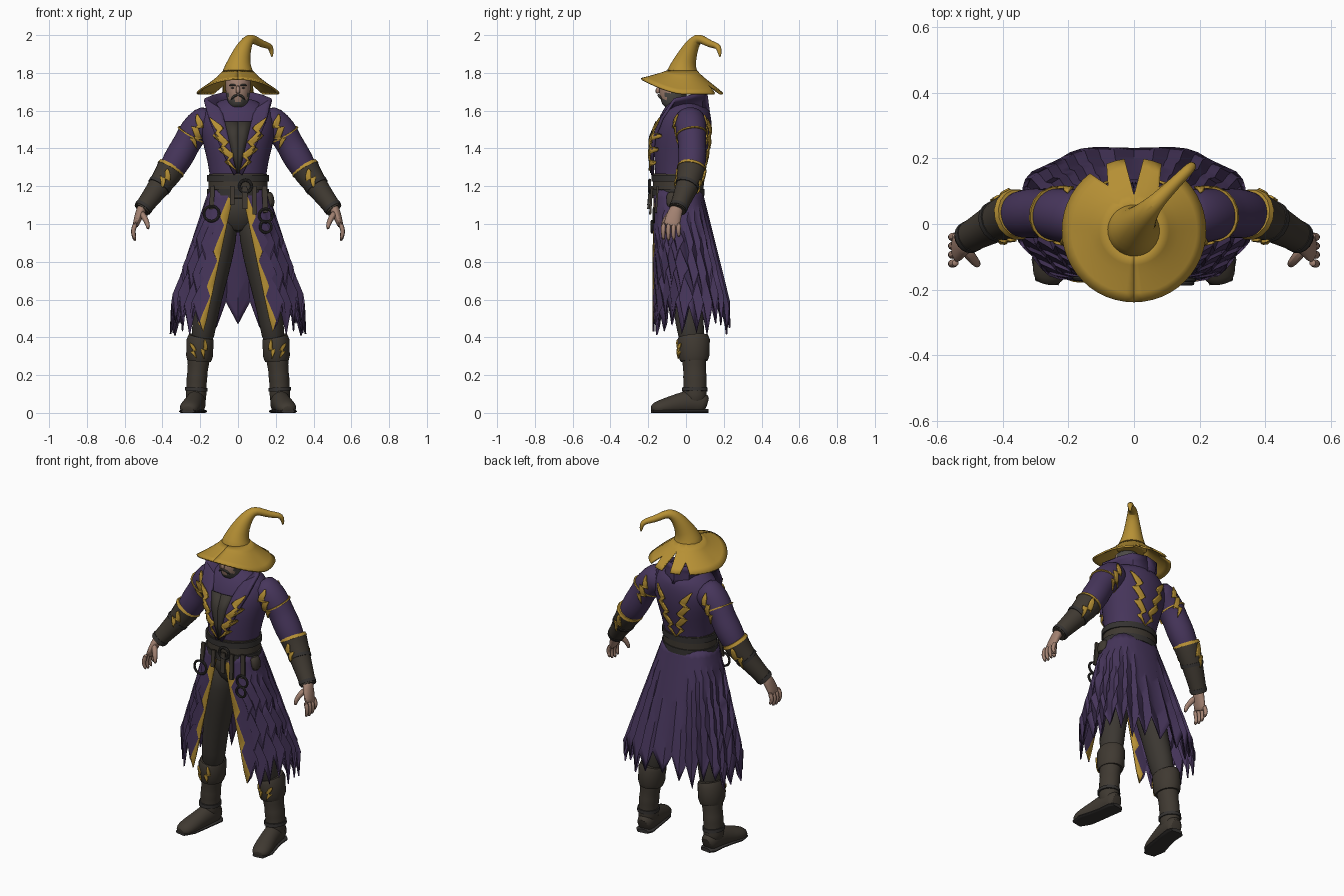
import bpy, bmesh, math, random
from mathutils import Vector

random.seed(4)
if "Cube" in bpy.data.objects:
    bpy.data.objects.remove(bpy.data.objects["Cube"])


def material(name, r, g, b):
    m = bpy.data.materials.new(name)
    m.use_nodes = True
    m.diffuse_color = (r, g, b, 1)
    bsdf = m.node_tree.nodes["Principled BSDF"]
    bsdf.inputs["Base Color"].default_value = (r, g, b, 1)
    bsdf.inputs["Roughness"].default_value = 0.8
    return m


gold = material("mustard gold", 0.47, 0.28, 0.035)
purple = material("dark purple", 0.062, 0.036, 0.105)
leather = material("dark leather", 0.05, 0.041, 0.031)
cloth = material("charcoal cloth", 0.045, 0.039, 0.032)
skin = material("skin", 0.36, 0.22, 0.165)
hair = material("grey hair", 0.075, 0.07, 0.064)
iron = material("dark iron", 0.035, 0.032, 0.03)
parts = []


def finish(name, bm, mats, mirror=False, smooth=False, thick=0, rule=None):
    bmesh.ops.recalc_face_normals(bm, faces=bm.faces)
    mesh = bpy.data.meshes.new(name)
    for f in bm.faces:
        if rule:
            f.material_index = rule(f.calc_center_median())
    bm.to_mesh(mesh)
    bm.free()
    ob = bpy.data.objects.new(name, mesh)
    bpy.context.collection.objects.link(ob)
    for m in mats:
        mesh.materials.append(m)
    if mirror:
        ob.modifiers.new("Mirror", "MIRROR").use_mirror_merge = False
    if smooth:
        sub = ob.modifiers.new("Smooth", "SUBSURF")
        sub.levels = sub.render_levels = 1
    if thick:
        sol = ob.modifiers.new("Thickness", "SOLIDIFY")
        sol.thickness, sol.offset = thick, 0
    parts.append(ob)
    return ob


def tube(name, path, mats, sides=16, ref=(0, 1, 0), mirror=False, smooth=True, floor=False, rule=None):
    """Loft of ellipses: each path entry is x, y, z, radius along ref[, radius across]."""
    bm = bmesh.new()
    pts = [Vector(p[:3]) for p in path]
    rings = []
    for i, p in enumerate(path):
        t = (pts[min(i + 1, len(pts) - 1)] - pts[max(i - 1, 0)]).normalized()
        u = Vector(ref)
        u = (u - t * u.dot(t)).normalized()
        v = t.cross(u)
        ring = []
        for k in range(sides):
            a = math.tau * (k + 0.5) / sides
            co = pts[i] + u * p[3] * math.cos(a) + v * p[-1] * math.sin(a)
            if floor:
                co.z = max(co.z, 0)
            ring.append(bm.verts.new(co))
        rings.append(ring)
    for a, b in zip(rings, rings[1:]):
        for k in range(sides):
            n = (k + 1) % sides
            bm.faces.new((a[k], a[n], b[n], b[k]))
    bm.faces.new(rings[0])
    bm.faces.new(rings[-1])
    return finish(name, bm, mats, mirror, smooth, 0, rule)


def sheet(name, rows, mats, mirror=False, smooth=False, thick=0.01, paint=None):
    bm = bmesh.new()
    grid = [[p and bm.verts.new(p) for p in row] for row in rows]
    faces = []
    for i in range(len(grid) - 1):
        for j in range(len(grid[0]) - 1):
            quad = (grid[i][j], grid[i][j + 1], grid[i + 1][j + 1], grid[i + 1][j])
            if all(quad):
                f = bm.faces.new(quad)
                faces.append((f, j))
    ob = finish(name, bm, mats, mirror, smooth, thick)
    if paint:
        for poly, (f, j) in zip(ob.data.polygons, faces):
            poly.material_index = paint(j)
    return ob


def ring(name, x, y, z, r, thin, rot=(math.pi / 2, 0, 0)):
    bpy.ops.mesh.primitive_torus_add(location=(x, y, z), rotation=rot, major_radius=r, minor_radius=thin,
                                     major_segments=24, minor_segments=8)
    ob = bpy.context.object
    ob.name = name
    ob.data.materials.append(iron)
    parts.append(ob)


# Coat body and sleeves
tube("coat_body", [(0, -.042, 1.12, .12, .148), (0, -.038, 1.27, .128, .147), (0, -.025, 1.4, .15, .18),
                   (0, -.012, 1.5, .152, .205), (0, .01, 1.575, .135, .2), (0, .03, 1.62, .11, .14),
                   (0, .04, 1.65, .08, .09)], [purple], 24)
tube("sleeves", [(.13, .02, 1.56, .08), (.18, .022, 1.54, .088), (.235, .028, 1.49, .083), (.27, .033, 1.43, .073),
                 (.3, .033, 1.375, .079), (.345, .03, 1.3, .074), (.365, .026, 1.27, .062), (.4, .018, 1.22, .058)],
     [purple], mirror=True)

# Lapels rising into a standing collar, with the shirt between them
inner = [(.006, -.178, 1.27), (.03, -.188, 1.37), (.05, -.184, 1.46), (.07, -.15, 1.54), (.088, -.09, 1.6),
         (.09, .0, 1.61), (.07, .08, 1.6), (0, .12, 1.59)]
outer = [(.02, -.176, 1.26), (.075, -.176, 1.37), (.115, -.165, 1.46), (.155, -.125, 1.56), (.178, -.06, 1.66),
         (.135, .03, 1.68), (.085, .085, 1.695), (0, .105, 1.695)]
sheet("collar", [[Vector(a).lerp(Vector(b), k / 4) for k in range(5)] for a, b in zip(inner, outer)],
      [purple], mirror=True, thick=.016)
sheet("shirt", [[Vector(p), Vector((p[0] / 2, p[1] - .006, p[2])), Vector((0, p[1] - .008, p[2]))]
                for p in inner[:4]], [cloth], mirror=True)

# Flared coat skirt, open in front, with a ragged hem and stepped gold edging
COLS, ROWS, POW = 46, 16, .8
hems = [(.43 if c % 2 else .56) + random.uniform(-.03, .05) for c in range(COLS // 2 + 2)]
hems[:3] = [.5, .43, .55]
skirt = []
for r in range(ROWS + 1):
    s = r / ROWS
    rx, ry, yc = .152 + .2 * s, .125 + .088 * s, -.042 + .062 * s
    x0 = .018 + .15 * s
    edge = x0 + .018 + .03 * (r % 4) / 3
    angle = lambda x: math.asin((x / rx) ** (1 / POW))
    t0, t1 = angle(x0), angle(edge)
    row = []
    for c in range(COLS + 1):
        t = t0 if c == 0 else math.tau - t0 if c == COLS else t1 + (math.tau - 2 * t1) * (c - 1) / (COLS - 2)
        power = lambda q: math.copysign(abs(q) ** POW, q)
        fold = 1 + .025 * s * math.cos(9 * t)
        z = 1.18 - s * (1.18 - hems[min(c, COLS - c)])
        row.append(Vector((rx * fold * power(math.sin(t)), yc - ry * fold * power(math.cos(t)), z)))
    skirt.append(row)
sheet("coat_skirt", skirt, [purple, gold], thick=.008, paint=lambda j: int(j in (0, COLS - 1)))

# Bracers and boots
tube("bracers", [(.355, .03, 1.295, .076), (.372, .025, 1.265, .072), (.42, .005, 1.195, .06), (.465, -.02, 1.135, .052),
                 (.51, -.045, 1.075, .045)], [leather], mirror=True, smooth=False)
tube("bracer_trim", [(.349, .032, 1.304, .074), (.358, .029, 1.289, .079)], [gold], mirror=True, smooth=False)
for x, y, z, r in ((.41, .01, 1.21, .066), (.495, -.037, 1.095, .05)):
    tube("bracer_strap", [(x, y, z, r), (x + .01, y - .006, z - .014, r - .001)], [iron], mirror=True, smooth=False)
tube("trousers_hips", [(0, -.035, 1.17, .11, .13), (0, -.03, 1.05, .105, .14), (0, -.02, .95, .07, .09)], [cloth])
tube("trouser_legs", [(.07, -.03, 1.08, .09, .075), (.09, -.025, .93, .1, .088), (.125, -.005, .75, .092, .08),
                      (.155, .005, .6, .08, .07), (.178, .02, .48, .078, .066), (.195, .035, .34, .065, .06)],
     [cloth], mirror=True)
tube("boot_shafts", [(.2, .04, .39, .07), (.208, .043, .28, .066, .06), (.214, .046, .22, .06, .053),
                     (.217, .047, .19, .065, .057), (.22, .048, .15, .06, .053), (.222, .048, .1, .064, .056),
                     (.222, .048, .04, .06, .055)], [leather], mirror=True)
tube("boot_cuffs", [(.196, .038, .405, .08, .066), (.2, .04, .385, .088, .073), (.204, .042, .3, .083, .072),
                    (.206, .043, .275, .074, .064)], [leather], mirror=True, smooth=False)
tube("boot_feet", [(.215, .112, .04, .035, .045), (.217, .09, .05, .05, .06), (.222, .03, .06, .052, .07),
                   (.236, -.05, .045, .052, .055), (.252, -.115, .03, .058, .047), (.262, -.165, .022, .05, .035),
                   (.266, -.185, .018, .025, .018)], [leather], ref=(1, 0, 0), mirror=True, floor=True)
tube("boot_soles", [(.214, .116, .008, .035, .014), (.217, .09, .008, .055, .014), (.225, .02, .008, .052, .014),
                    (.24, -.06, .008, .056, .014), (.254, -.12, .008, .06, .014), (.265, -.18, .008, .036, .012)],
     [iron], ref=(1, 0, 0), mirror=True, floor=True, smooth=False)
tube("boot_straps", [(.221, .047, .135, .068, .06), (.222, .047, .115, .069, .061)], [iron], mirror=True, smooth=False)

# Gold lightning plates draped over the finished coat
bpy.context.view_layer.update()
graph = bpy.context.evaluated_depsgraph_get()


def bolt(name, start, end, width, steps=3, side=-1):
    a, b = Vector(start), Vector(end)
    across = Vector((b.y - a.y, a.x - b.x)).normalized()
    rows = []
    for k in range(steps):
        rows += [(k / steps + (.05 if k else 0), -.4), ((k + 1) / steps, .4)]
    out = []
    cast = bpy.context.scene.ray_cast
    for (t, o), (t2, o2) in zip(rows, rows[1:]):
        for q in range(5):
            f, off = t + (t2 - t) * q / 4, o + (o2 - o) * q / 4
            wide = width * min(1, 5 * f + .15, 3 * (1 - f) + .03)
            line = []
            for j in range(5):
                p = a.lerp(b, f) + across * (off * width + (j / 4 - .5) * wide)
                hit, loc, nor, *_ = cast(graph, Vector((p.x, 2 * side, p.y)), Vector((0, -side, 0)))
                if nor.y * side < 0:
                    nor = -nor
                line.append(loc + nor * .005 if hit else None)
            out.append(line)
    sheet(name, out, [gold], mirror=True, thick=.008)


bolt("lapel_bolt", (.135, 1.565), (.02, 1.28), .036, 4)
bolt("shoulder_bolt", (.2, 1.575), (.235, 1.4), .036)
bolt("back_bolt", (.1, 1.56), (.012, 1.25), .036, 4, side=1)
bolt("shoulder_back_bolt", (.19, 1.57), (.25, 1.4), .03, side=1)
bolt("bracer_bolt", (.36, 1.285), (.41, 1.2), .03, 2)
bolt("bracer_back_bolt", (.37, 1.28), (.44, 1.17), .03, 2, side=1)
bolt("cuff_bolt", (.17, .385), (.19, .29), .018, 2)
bolt("cuff_side_bolt", (.24, .37), (.225, .29), .016, 2)
tube("shoulder_seam", [(.243, .029, 1.477, .084), (.247, .03, 1.47, .084)], [gold], mirror=True, smooth=False)

# Belt, buckle, hanging straps and rings
tube("belt", [(0, -.042, 1.135, .135, .158), (0, -.04, 1.265, .136, .155)], [leather], 32, smooth=False)
for z in (1.15, 1.225):
    tube("belt_strap", [(0, -.042, z, .141, .164), (0, -.042, z + .035, .141, .164)], [iron], 32, smooth=False)
ring("buckle_ring", .04, -.192, 1.2, .032, .008)
for x, y, low, wide in ((.035, -.19, 1.08, .014), (.085, -.18, 1.05, .012), (-.03, -.19, 1.1, .012),
                        (-.135, -.14, 1.08, .012), (.14, -.15, 1.06, .014)):
    tube("hanging_strap", [(x, y, 1.2, .008, wide * 1.4), (x * 1.04, y - .01, low, .008, wide * 1.4)],
         [leather], 4, smooth=False)
ring("left_upper_ring", .147, -.17, 1.045, .035, .007)
ring("left_lower_ring", .147, -.18, .985, .03, .007)
ring("right_ring", -.14, -.165, 1.055, .04, .007)
tube("belt_pouch", [(.155, -.07, 1.17, .03, .02), (.17, -.07, 1.14, .038, .026), (.175, -.07, 1.08, .034, .02)],
     [leather], 12)

# Hands
tube("palms", [(.5, -.04, 1.1, .035, .03), (.52, -.06, 1.06, .04, .025), (.54, -.075, 1.0, .046, .018),
               (.545, -.08, .985, .04, .014)], [skin], 12, mirror=True)
for k in range(4):
    y, drop = -.118 + .027 * k, (.006, 0, .004, .02)[k]
    tube("finger", [(.54, y, 1.01, .014), (.555, y - .003, .97, .014), (.555, y - .003, .94 + drop, .012),
                    (.543, y, .908 + drop, .009)], [skin], 8, mirror=True)
tube("thumbs", [(.515, -.075, 1.065, .02), (.492, -.105, 1.03, .017), (.478, -.12, 1.0, .014),
                (.475, -.125, .97, .009)], [skin], 8, mirror=True)

# Neck, head with beard, and face
tube("neck", [(0, -.07, 1.52, .075, .06), (0, -.055, 1.58, .06, .056), (0, -.05, 1.68, .05, .052)], [skin])
tube("head", [(0, -.1, 1.612, .025, .02), (0, -.092, 1.625, .045, .04), (0, -.082, 1.645, .062, .052),
              (0, -.074, 1.662, .068, .059), (0, -.07, 1.69, .073, .064), (0, -.066, 1.715, .075, .067),
              (0, -.06, 1.75, .08, .069), (0, -.055, 1.79, .07, .06)], [skin, hair], 24,
     rule=lambda c: int(c.z < 1.657 or c.y > -.07 or (abs(c.x) > .05 and c.z < 1.7)))
tube("nose", [(0, -.14, 1.735, .01), (0, -.152, 1.705, .014), (0, -.148, 1.69, .012)], [skin], 8)
tube("moustache", [(0, -.148, 1.684, .007), (.022, -.142, 1.678, .008), (.038, -.128, 1.658, .005)], [hair], 8, mirror=True)
tube("eyebrows", [(.01, -.144, 1.732, .006), (.03, -.14, 1.738, .007), (.05, -.12, 1.732, .005)], [hair], 8, mirror=True)
tube("eyes", [(.018, -.139, 1.72, .005), (.038, -.128, 1.72, .005)], [iron], 8, mirror=True)

# Hat: drooping brim torn at the back, and a crooked crown
torn = {24: .105, 20: .15, 28: .155}
brim = []
for i in range(6):
    f = i / 5
    row = []
    for c in range(49):
        a = math.tau * c / 48
        rad = .075 + (torn.get(c, .217) - .075) * f
        g = (rad - .075) / .142
        low = 1.69 + .078 * max(0, math.cos(a)) ** 1.5
        row.append(Vector((rad * math.sin(a), -.02 - rad * math.cos(a), 1.81 + (low - 1.81) * g ** .85)))
    brim.append(row)
sheet("hat_brim", brim, [gold], thick=.01)
tube("hat_crown", [(0, -.02, 1.775, .09), (0, -.018, 1.805, .086), (.004, -.01, 1.85, .064), (.018, .01, 1.9, .05),
                   (.038, .034, 1.95, .037), (.062, .062, 1.982, .028), (.085, .085, 1.978, .023),
                   (.13, .13, 1.95, .019), (.165, .165, 1.945, .017), (.178, .178, 1.925, .015),
                   (.18, .18, 1.88, .004)], [gold], ref=(1, -1, 0))

# Shading
bpy.ops.object.select_all(action="DESELECT")
for ob in parts:
    ob.select_set(True)
bpy.context.view_layer.objects.active = parts[0]
bpy.ops.object.shade_smooth_by_angle(angle=math.radians(40))
